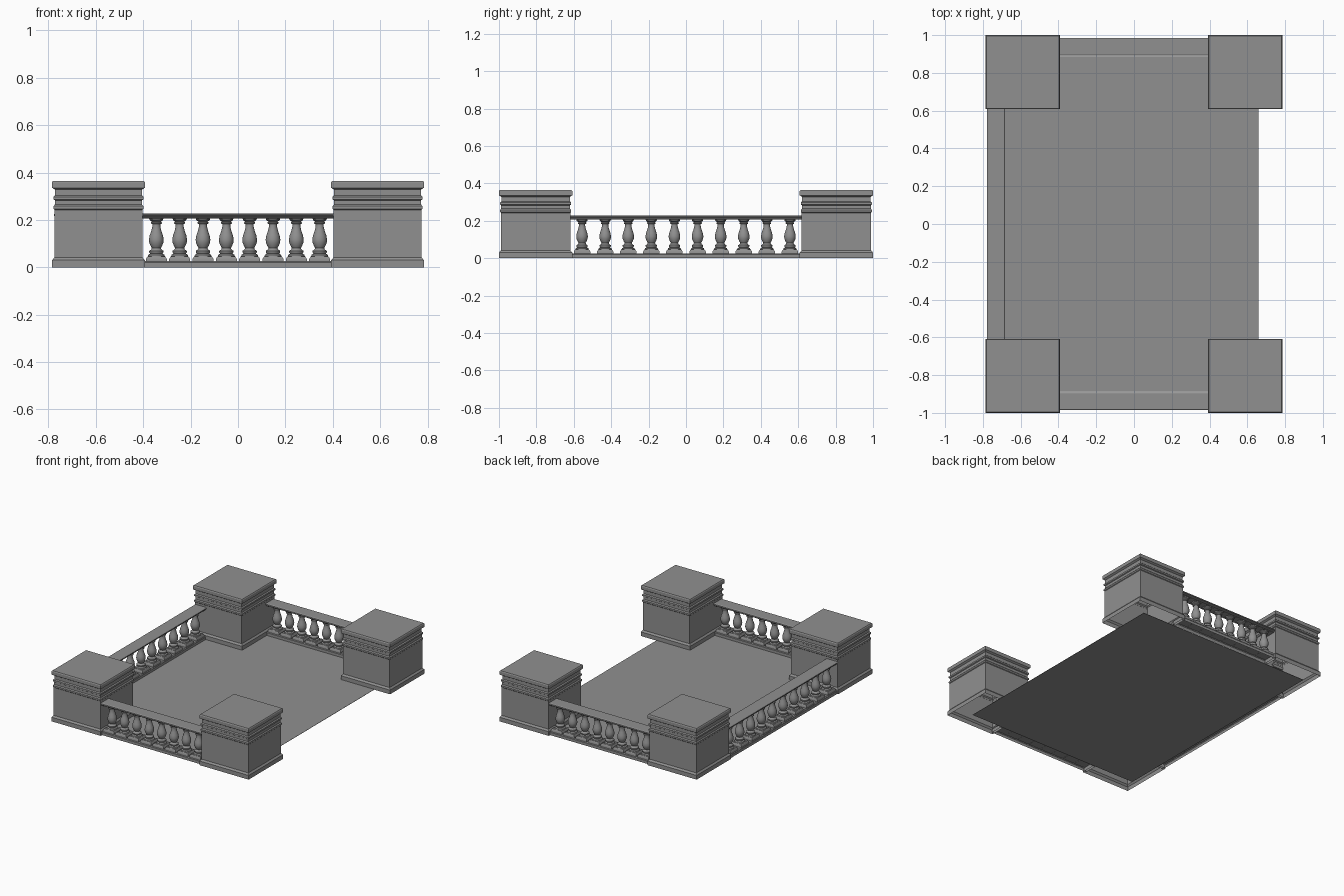
import bpy, bmesh
from math import pi, cos, sin

old = bpy.data.objects.get("Cube")
if old:
    bpy.data.objects.remove(old)

stone = bpy.data.materials.new("grey stone")
stone.use_nodes = True
GREY = (0.28, 0.28, 0.28, 1)
stone.diffuse_color = GREY
stone.node_tree.nodes["Principled BSDF"].inputs["Base Color"].default_value = GREY


def finish(name, bm):
    bmesh.ops.recalc_face_normals(bm, faces=bm.faces)
    mesh = bpy.data.meshes.new(name)
    bm.to_mesh(mesh)
    bm.free()
    mesh.materials.append(stone)
    obj = bpy.data.objects.new(name, mesh)
    bpy.context.collection.objects.link(obj)
    return obj


def stack(bm, rings, cap_bottom=False):
    """Skin a list of closed point loops and cap the top."""
    loops = [[bm.verts.new(p) for p in ring] for ring in rings]
    n = len(loops[0])
    for a, b in zip(loops, loops[1:]):
        for i in range(n):
            j = (i + 1) % n
            bm.faces.new((a[i], a[j], b[j], b[i]))
    bm.faces.new(loops[-1])
    if cap_bottom:
        bm.faces.new(loops[0])


def rectangle(hx, hy, z):
    return [(-hx, -hy, z), (hx, -hy, z), (hx, hy, z), (-hx, hy, z)]


def circle(r, z, n=20):
    return [(r * cos(2 * pi * i / n), r * sin(2 * pi * i / n), z) for i in range(n)]


# Corner pedestals: half width and height up the moulded side
PEDESTAL = [(.196, 0), (.196, .03), (.186, .042), (.186, .243), (.19, .247), (.19, .258),
            (.184, .265), (.184, .283), (.19, .287), (.19, .298), (.183, .304), (.183, .328),
            (.196, .336), (.196, .359), (.192, .365)]


def pedestal(name, x, y):
    bm = bmesh.new()
    stack(bm, [rectangle(h, h, z) for h, z in PEDESTAL])
    finish(name, bm).location = (x, y, 0)


for fb, sy in (("front", -1), ("back", 1)):
    for lr, sx in (("left", 1), ("right", -1)):
        pedestal(f"{fb}_{lr}_pedestal", sx * .589, sy * .804)

# Baluster: square plinth with a turned body
PLINTH = [(.044, .025), (.044, .036), (.037, .046)]
TURNED = [(.036, .046), (.034, .053), (.026, .058), (.03, .063), (.03, .07), (.022, .075),
          (.019, .082), (.024, .09), (.03, .105), (.031, .118), (.028, .135), (.021, .155),
          (.017, .172), (.017, .182), (.023, .185), (.023, .19), (.019, .193), (.028, .199),
          (.03, .206)]
bm = bmesh.new()
stack(bm, [rectangle(h, h, z) for h, z in PLINTH], True)
stack(bm, [circle(r, z) for r, z in TURNED])
stack(bm, [rectangle(.03, .03, z) for z in (.204, .212)], True)
first = finish("baluster", bm)
for f in first.data.polygons:
    f.use_smooth = True
bpy.context.view_layer.objects.active = first
first.select_set(True)
bpy.ops.object.shade_smooth_by_angle(angle=.7)
baluster_mesh = first.data
bpy.data.objects.remove(first)

# Handrail: half width and height
RAIL = [(.036, .207), (.04, .211), (.04, .215), (.047, .218), (.047, .224), (.041, .228)]


def balustrade(side, x, y, half, count, gap, turn):
    def place(obj):
        obj.location = (x, y, 0)
        obj.rotation_euler.z = turn

    bm = bmesh.new()
    stack(bm, [rectangle(half, h, z) for h, z in RAIL], True)
    place(finish(f"{side}_handrail", bm))
    bm = bmesh.new()
    stack(bm, [rectangle(half, .047, z) for z in (0, .02)] + [rectangle(half, .042, .026)])
    place(finish(f"{side}_rail_base", bm))
    for i in range(count):
        obj = bpy.data.objects.new(f"{side}_baluster_{i + 1}", baluster_mesh)
        bpy.context.collection.objects.link(obj)
        d = (i - (count - 1) / 2) * gap
        obj.location = (x + d * cos(turn), y + d * sin(turn), 0)


balustrade("front", 0, -.938, .41, 8, .0985, 0)
balustrade("back", 0, .938, .41, 8, .0985, 0)
balustrade("right", -.73, 0, .625, 10, .1235, pi / 2)

# Floor sheet, open on the left side
bm = bmesh.new()
stack(bm, [[(x - .035, y, z) for x, y, z in rectangle(.695, .888, h)] for h in (0, .002)], True)
finish("floor", bm)
